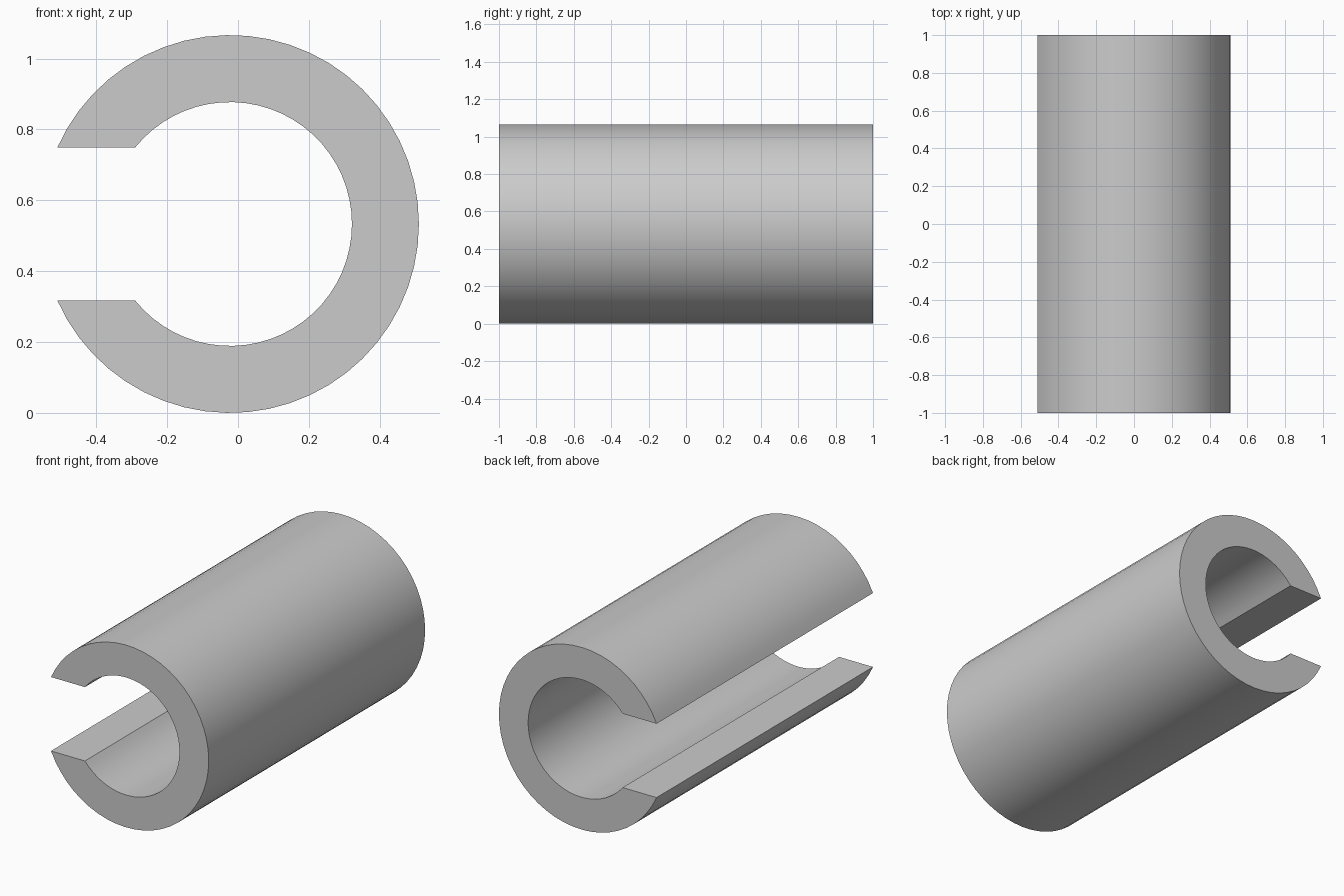
import bpy
import bmesh
import math

cube = bpy.data.objects.get("Cube")
if cube:
    bpy.data.objects.remove(cube, do_unlink=True)

OUTER, INNER, HALF_SLOT = 0.533, 0.344, 0.216
CENTRE_X, HALF_LENGTH, STEPS = -0.0225, 1.0, 48

# Plain grey material
grey = bpy.data.materials.new("light grey")
grey.use_nodes = True
colour = (0.6, 0.6, 0.6, 1)
grey.diffuse_color = colour
grey.node_tree.nodes["Principled BSDF"].inputs["Base Color"].default_value = colour


def arc(radius):
    """Arc from the lower slot edge, round the +x side, to the upper one."""
    end = math.pi - math.asin(HALF_SLOT / radius)
    angles = [end * (2 * i / STEPS - 1) for i in range(STEPS + 1)]
    return [(CENTRE_X + radius * math.cos(a), OUTER + radius * math.sin(a))
            for a in angles]


# C-shaped section, made of matching outer and inner arcs at each end
bm = bmesh.new()
rings = []
for y in (-HALF_LENGTH, HALF_LENGTH):
    rings.append([[bm.verts.new((x, y, z)) for x, z in arc(r)]
                  for r in (OUTER, INNER)])
(front_out, front_in), (back_out, back_in) = rings

# Outer wall, bore and the two end faces
for a, b in ((front_out, back_out), (front_in, back_in)):
    for i in range(STEPS):
        bm.faces.new((a[i], a[i + 1], b[i + 1], b[i])).smooth = True
for ring in rings:
    bm.faces.new(ring[0] + ring[1][::-1])

# Flat slot walls
for i in (0, -1):
    bm.faces.new((front_out[i], back_out[i], back_in[i], front_in[i]))

bmesh.ops.recalc_face_normals(bm, faces=bm.faces)
mesh = bpy.data.meshes.new("slotted_tube")
bm.to_mesh(mesh)
bm.free()
mesh.materials.append(grey)
tube = bpy.data.objects.new("slotted_tube", mesh)
bpy.context.collection.objects.link(tube)

# Smooth curved walls with crisp rims
bpy.context.view_layer.objects.active = tube
tube.select_set(True)
bpy.ops.object.shade_smooth_by_angle(angle=math.radians(30))
